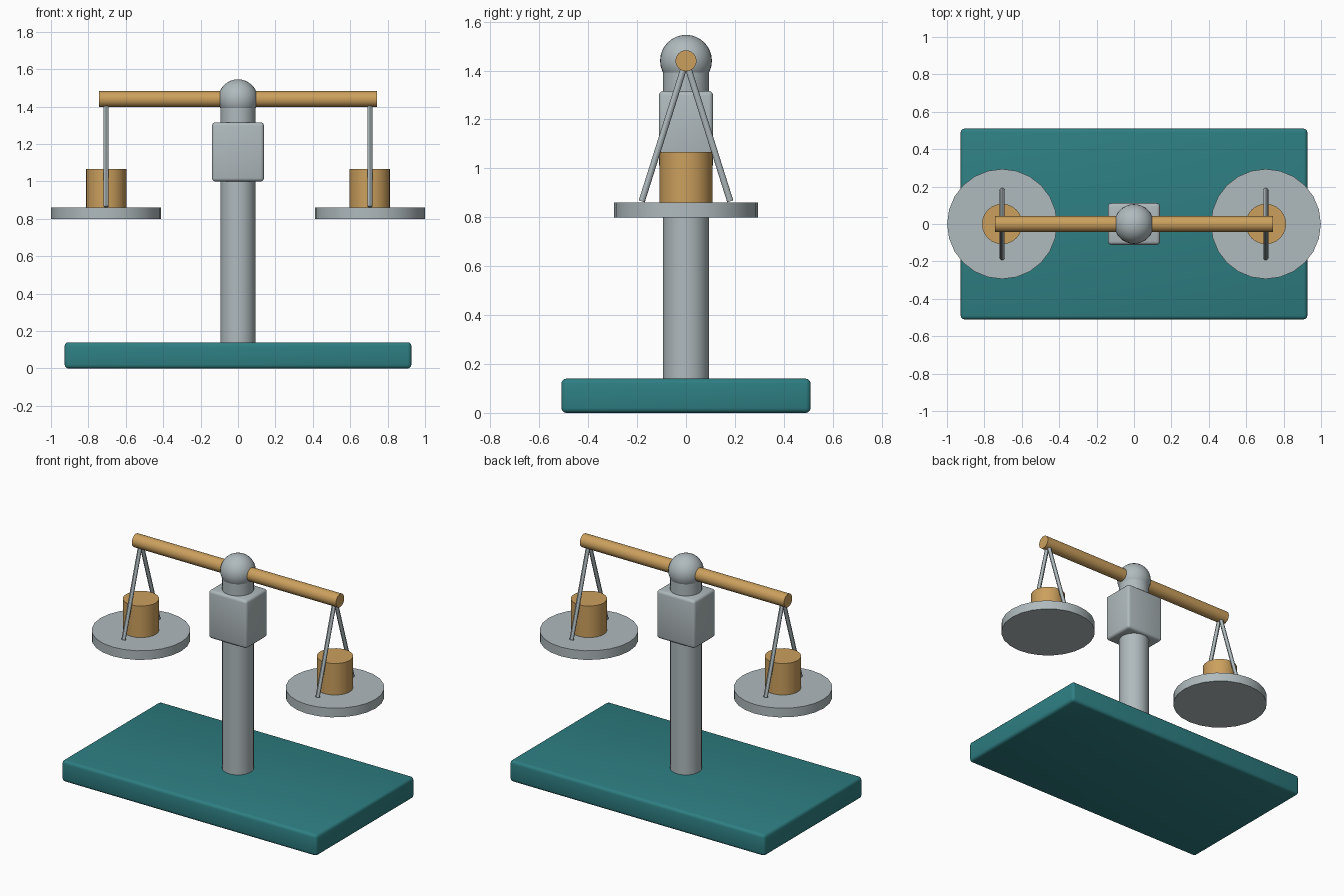
import bpy, math
from mathutils import Vector

if "Cube" in bpy.data.objects:
    bpy.data.objects.remove(bpy.data.objects["Cube"])


def material(name, rgb):
    m = bpy.data.materials.new(name)
    m.diffuse_color = (*rgb, 1)
    m.use_nodes = True
    m.node_tree.nodes["Principled BSDF"].inputs["Base Color"].default_value = m.diffuse_color
    return m


TEAL = material("teal", (0.027, 0.21, 0.225))
STEEL = material("pale_grey", (0.43, 0.49, 0.51))
BRASS = material("tan_brass", (0.60, 0.35, 0.11))


def finish(name, mat):
    ob = bpy.context.object
    ob.name = name
    ob.data.materials.append(mat)
    bpy.ops.object.shade_smooth_by_angle(angle=math.radians(30))
    return ob


def rod(name, a, b, radius, mat, sides=24):
    """Cylinder running from point a to point b."""
    a, b = Vector(a), Vector(b)
    d = b - a
    bpy.ops.mesh.primitive_cylinder_add(
        vertices=sides, radius=radius, depth=d.length, location=(a + b) / 2,
        rotation=d.to_track_quat('Z', 'Y').to_euler())
    return finish(name, mat)


def box(name, size, z, bevel, mat):
    """Rounded box standing at height z on the centre axis."""
    bpy.ops.mesh.primitive_cube_add(size=1, location=(0, 0, z + size[2] / 2))
    ob = bpy.context.object
    ob.scale = size
    bpy.ops.object.transform_apply(location=False, rotation=False, scale=True)
    mod = ob.modifiers.new("rounded_edges", 'BEVEL')
    mod.width, mod.segments = bevel, 3
    bpy.ops.object.modifier_apply(modifier=mod.name)
    return finish(name, mat)


# Stand
box("base", (1.854, 1.02, 0.14), 0, 0.02, TEAL)
rod("column", (0, 0, 0.12), (0, 0, 1.43), 0.094, STEEL, 32)
box("column_block", (0.278, 0.222, 0.316), 1.0, 0.018, STEEL)

# Beam and pivot
rod("beam", (-0.742, 0, 1.44), (0.742, 0, 1.44), 0.043, BRASS)
bpy.ops.mesh.primitive_uv_sphere_add(segments=32, ring_count=16, radius=0.106,
                                     location=(0, 0, 1.44))
finish("pivot_ball", STEEL)

# Pans with weights and hangers
for side, x in (("left", -0.705), ("right", 0.705)):
    rod(side + "_pan", (x, 0, 0.80), (x, 0, 0.86), 0.294, STEEL)
    rod(side + "_weight", (x, 0, 0.855), (x, 0, 1.067), 0.108, BRASS)
    for end, s in (("front", -1), ("back", 1)):
        rod(f"{side}_{end}_hanger", (x, s * 0.012, 1.40), (x, s * 0.181, 0.865),
            0.013, STEEL, 12)
